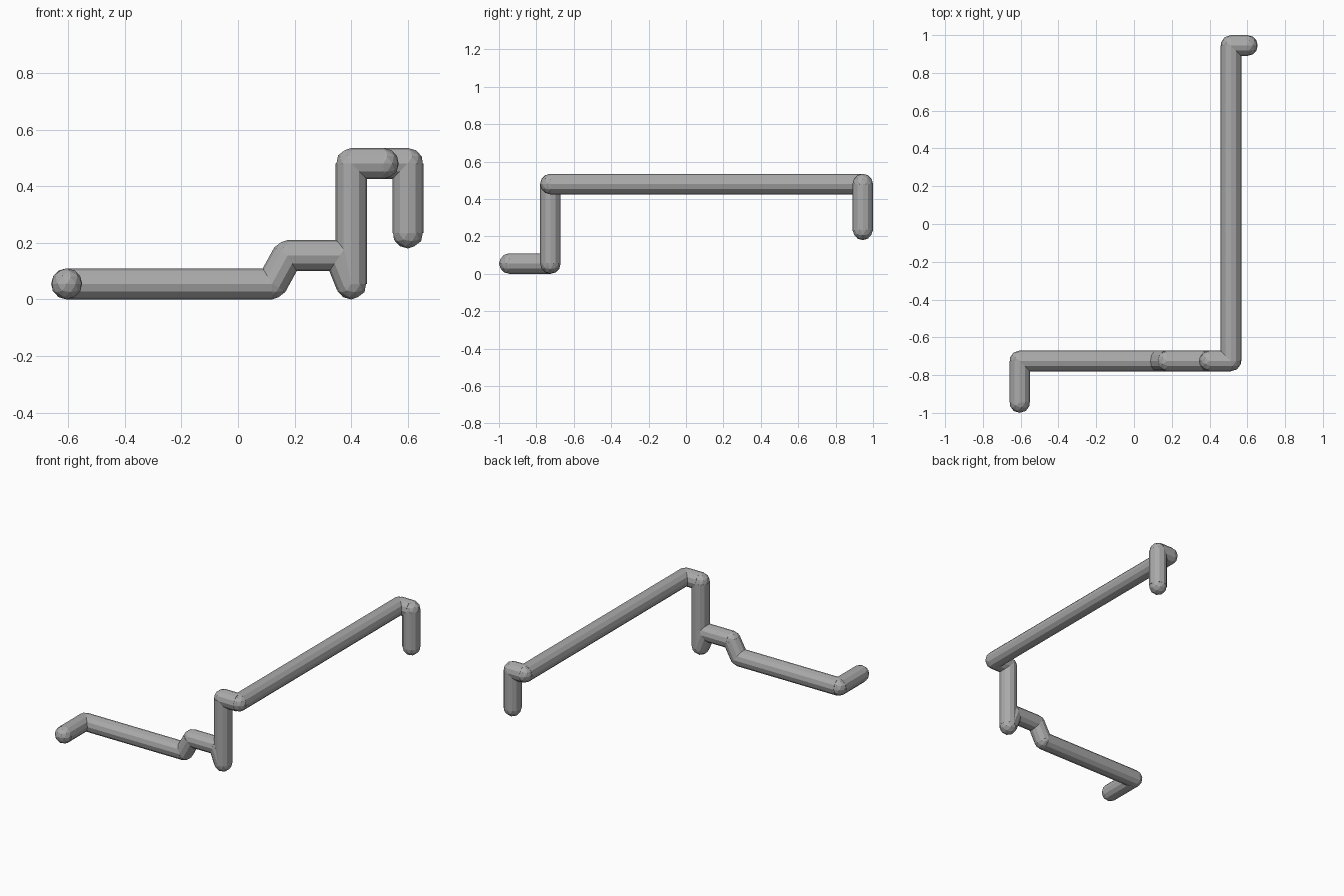
import bpy
from mathutils import Vector

cube = bpy.data.objects.get("Cube")
if cube:
    bpy.data.objects.remove(cube, do_unlink=True)

R = 0.055

grey = bpy.data.materials.new("pipe grey")
grey.use_nodes = True
grey.diffuse_color = (0.4, 0.4, 0.4, 1)
grey.node_tree.nodes["Principled BSDF"].inputs["Base Color"].default_value = (0.4, 0.4, 0.4, 1)


def finish(name):
    obj = bpy.context.object
    obj.name = name
    obj.data.materials.append(grey)


def pipe(name, start, end):
    # straight faceted length between two joints
    axis = end - start
    bpy.ops.mesh.primitive_cylinder_add(
        vertices=12, radius=R, depth=axis.length, location=(start + end) / 2,
        rotation=axis.to_track_quat('Z', 'Y').to_euler())
    finish(name)


def joint(name, place):
    # rounded elbow or end cap
    bpy.ops.mesh.primitive_ico_sphere_add(subdivisions=2, radius=R, location=place)
    finish(name)


# Centre line of the pipe run, from the front end to the back end
path = [Vector(p) for p in (
    (-0.605, -0.945, 0.055),
    (-0.605, -0.725, 0.055),
    (0.12, -0.725, 0.055),
    (0.175, -0.725, 0.155),
    (0.36, -0.725, 0.155),
    (0.40, -0.725, 0.055),
    (0.40, -0.725, 0.48),
    (0.513, -0.725, 0.48),
    (0.513, 0.945, 0.48),
    (0.60, 0.945, 0.48),
    (0.60, 0.945, 0.235),
)]
lengths = ("front_stub", "lower_pipe", "rising_bend", "bridge_pipe", "falling_bend",
           "riser_pipe", "upper_link", "long_pipe", "back_link", "drop_pipe")

for name, a, b in zip(lengths, path, path[1:]):
    pipe(name, a, b)
    joint(name + "_joint", a)
joint("drop_pipe_end", path[-1])
